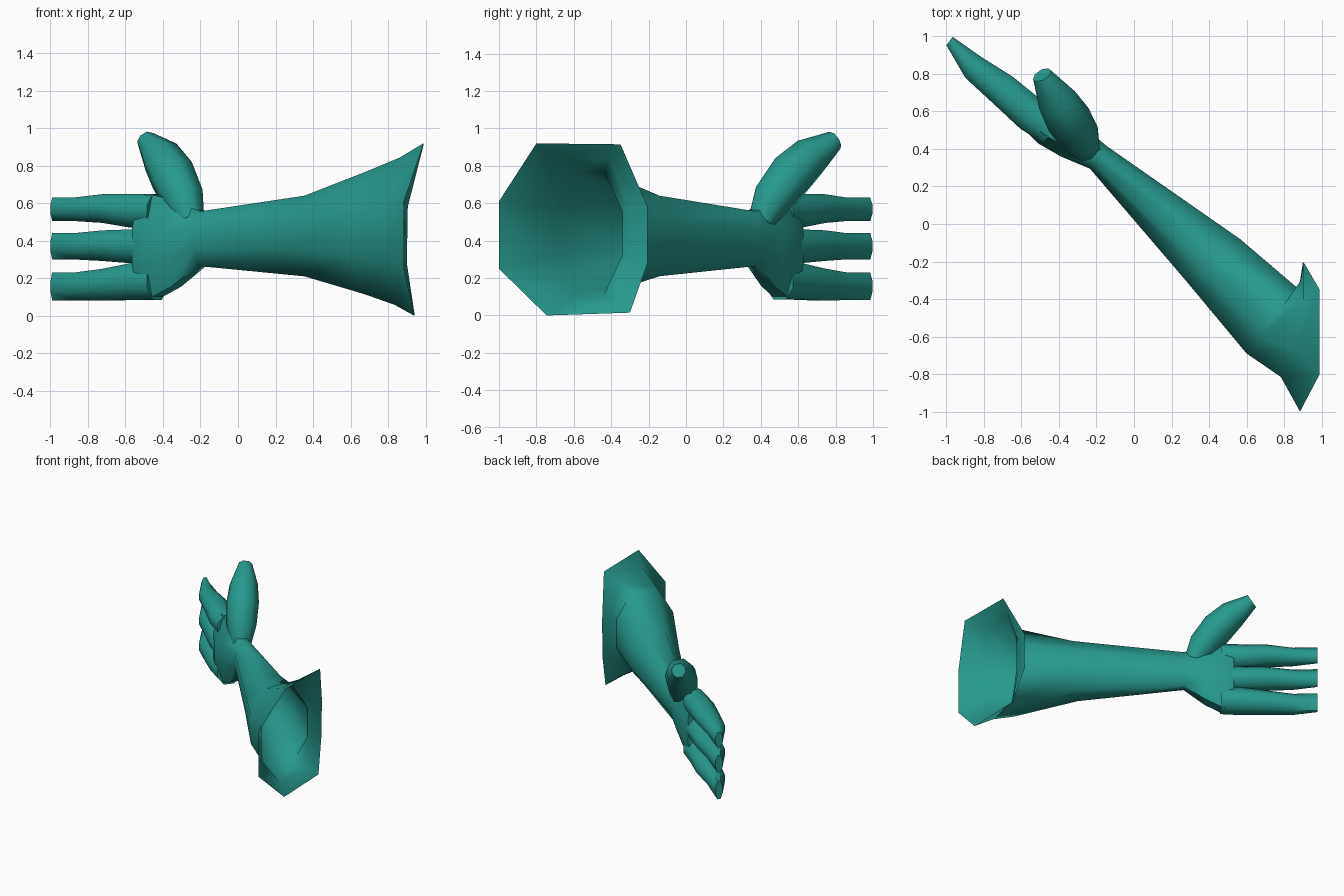
import bpy, bmesh, math
from mathutils import Vector

if "Cube" in bpy.data.objects:
    bpy.data.objects.remove(bpy.data.objects["Cube"])

teal = bpy.data.materials.new("teal")
teal.diffuse_color = (0.02, 0.32, 0.27, 1)
teal.use_nodes = True
teal.node_tree.nodes["Principled BSDF"].inputs["Base Color"].default_value = teal.diffuse_color

# eight-sided cross-section shared by every part: (across, up)
OCT = [(-.45, 1), (.45, 1), (1, .36), (1, -.36), (.45, -1), (-.45, -1), (-1, -.36), (-1, .36)]
ACROSS = Vector((.6, .8, 0))      # thickness direction of the hand


def ring(c, a, b):
    return [Vector(c) + Vector(a) * u + Vector(b) * v for u, v in OCT]


def flat_ring(x, y, a, z0, z1):
    return ring((x, y, (z0 + z1) / 2), a, (0, 0, (z1 - z0) / 2))


def loft(name, rings, cap_start=True, cap_end=True):
    bm = bmesh.new()
    vs = [[bm.verts.new(p) for p in r] for r in rings]
    for r, s in zip(vs, vs[1:]):
        for i in range(8):
            j = (i + 1) % 8
            bm.faces.new((r[i], r[j], s[j], s[i]))
    if cap_start:
        bm.faces.new(vs[0])
    if cap_end:
        bm.faces.new(vs[-1])
    bmesh.ops.recalc_face_normals(bm, faces=bm.faces)
    me = bpy.data.meshes.new(name)
    bm.to_mesh(me)
    bm.free()
    me.materials.append(teal)
    ob = bpy.data.objects.new(name, me)
    bpy.context.collection.objects.link(ob)
    bpy.ops.object.select_all(action='DESELECT')
    ob.select_set(True)
    bpy.context.view_layer.objects.active = ob
    bpy.ops.object.shade_smooth_by_angle(angle=math.radians(60))
    return ob


# palm and sleeve in one skin, ending in an open flared cuff
palm = [flat_ring(x, y, ACROSS * h, z0, z1) for x, y, h, z0, z1 in [
    (-.51, .555, .09, .09, .645),
    (-.45, .515, .105, .09, .65),
    (-.33, .44, .10, .155, .62),
    (-.19, .355, .075, .265, .555)]]
sleeve = [flat_ring(.42, -.19, (.145, .11, 0), .21, .64),
          flat_ring(.735, -.515, (.135, .175, 0), .115, .765)]
rim = [Vector(p) for p in [
    (.99, -.80, .92), (.99, -.35, .915), (.905, -.205, .58), (.90, -.205, .28),
    (.94, -.30, .015), (.94, -.745, 0), (.885, -1, .25), (.885, -1, .61)]]
flare = [p.lerp(q, .5) + Vector((.02 - .02 * u, -.03 * u, 0))
         for p, q, (u, v) in zip(sleeve[-1], rim, OCT)]
loft("palm_and_sleeve", palm + sleeve + [flare, rim], cap_end=False)

# three fingers: z range at the knuckle, the middle and the tip
for name, base, mid, tip in [
        ("upper_finger", (.47, .65), (.495, .648), (.505, .63)),
        ("middle_finger", (.28, .46), (.292, .455), (.30, .44)),
        ("lower_finger", (.085, .28), (.08, .25), (.082, .23))]:
    stations = [(-.43, .50, .09, base), (-.55, .585, .095, base), (-.70, .715, .088, mid),
                (-.857, .835, .07, tip), (-.983, .975, .028, tip)]
    loft(name, [flat_ring(x, y, ACROSS * h, *z) for x, y, h, z in stations])

# thumb swept along a bent path
path = [((-.25, .40, .50), .07), ((-.29, .46, .62), .105), ((-.35, .56, .75), .115),
        ((-.41, .66, .845), .10), ((-.49, .795, .935), .05)]
pts = [Vector(p) for p, r in path]
thumb = []
for i, (p, r) in enumerate(path):
    d = (pts[min(i + 1, 4)] - pts[max(i - 1, 0)]).normalized()
    side = (ACROSS - d * ACROSS.dot(d)).normalized()
    thumb.append(ring(p, side * r, d.cross(side) * r))
loft("thumb", thumb)
